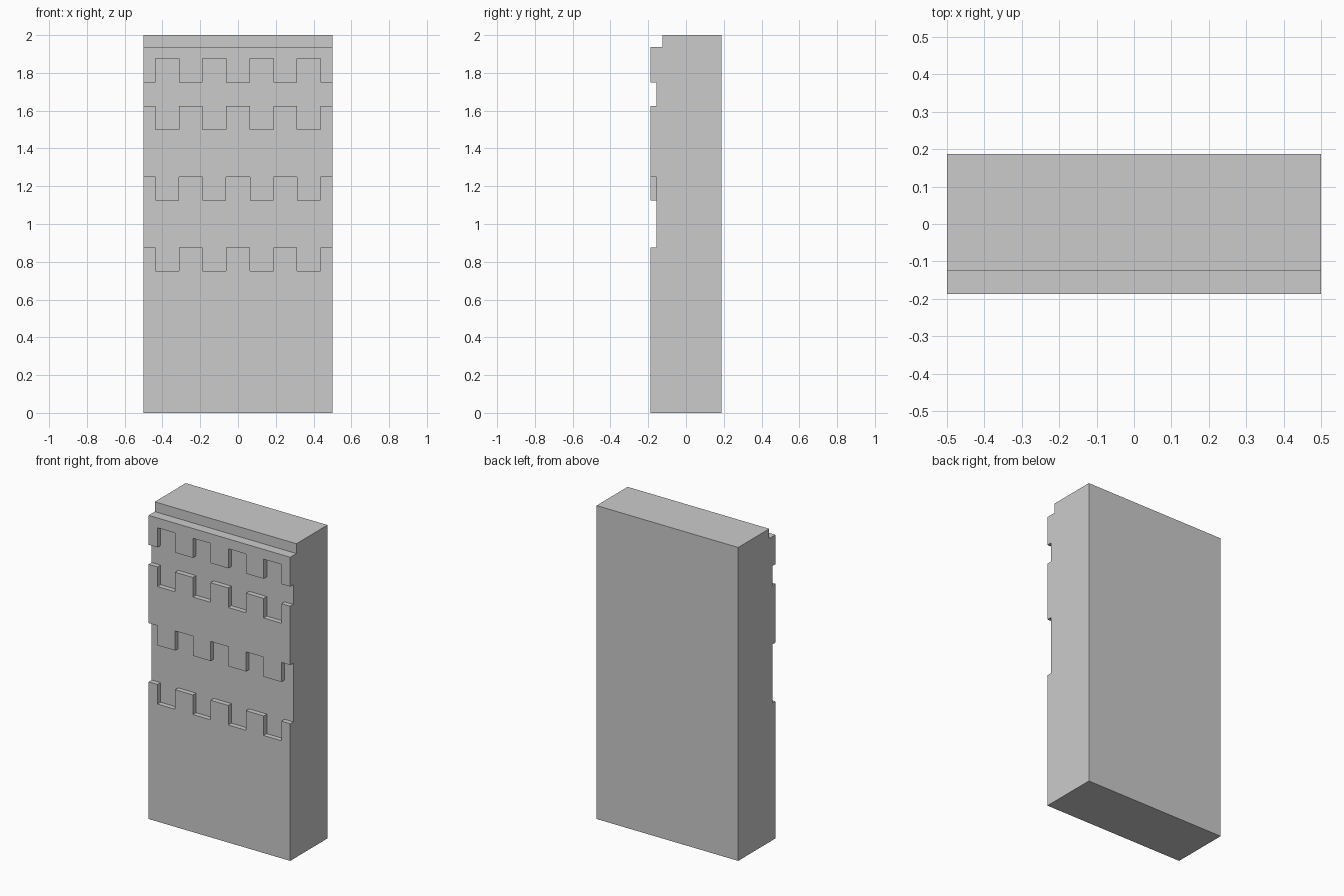
import bpy, bmesh
from mathutils import Vector

if "Cube" in bpy.data.objects:
    bpy.data.objects.remove(bpy.data.objects["Cube"])

FRONT, BACK = -0.1875, 0.1875
RECESS = 0.03125


def prism(name, points, direction):
    """Extrude a closed 3D outline along a vector into a solid object."""
    bm = bmesh.new()
    face = bm.faces.new([bm.verts.new(p) for p in points])
    ext = bmesh.ops.extrude_face_region(bm, geom=[face])
    moved = [g for g in ext["geom"] if isinstance(g, bmesh.types.BMVert)]
    bmesh.ops.translate(bm, verts=moved, vec=Vector(direction))
    bmesh.ops.recalc_face_normals(bm, faces=bm.faces)
    mesh = bpy.data.meshes.new(name)
    bm.to_mesh(mesh)
    bm.free()
    obj = bpy.data.objects.new(name, mesh)
    bpy.context.collection.objects.link(obj)
    return obj


def crenel(edge_z, notch_z):
    """Square-wave line with four notches, running past both wall ends."""
    line = [(-0.6, edge_z)]
    for i in range(4):
        x = -0.4375 + 0.25 * i
        line += [(x, edge_z), (x, notch_z), (x + 0.125, notch_z), (x + 0.125, edge_z)]
    return line + [(0.6, edge_z)]


# Wall slab with a stepped top front edge
profile = [(FRONT, 0), (BACK, 0), (BACK, 2), (-0.125, 2), (-0.125, 1.9375), (FRONT, 1.9375)]
wall = prism("wall_panel", [(-0.5, y, z) for y, z in profile], (1, 0, 0))

# Recessed crenellated bands: (upper edge, upper notch, lower edge, lower notch)
for band in [(1.75, 1.875, 1.625, 1.5), (1.25, 1.125, 0.875, 0.75)]:
    outline = crenel(*band[:2]) + crenel(*band[2:])[::-1]
    cutter = prism("band_cutter", [(x, FRONT - 0.1, z) for x, z in outline], (0, 0.1 + RECESS, 0))
    cutter.hide_render = True
    mod = wall.modifiers.new("recess", "BOOLEAN")
    mod.operation = "DIFFERENCE"
    mod.solver = "EXACT"
    mod.object = cutter
    bpy.context.view_layer.objects.active = wall
    bpy.ops.object.modifier_apply(modifier=mod.name)
    bpy.data.objects.remove(cutter)
